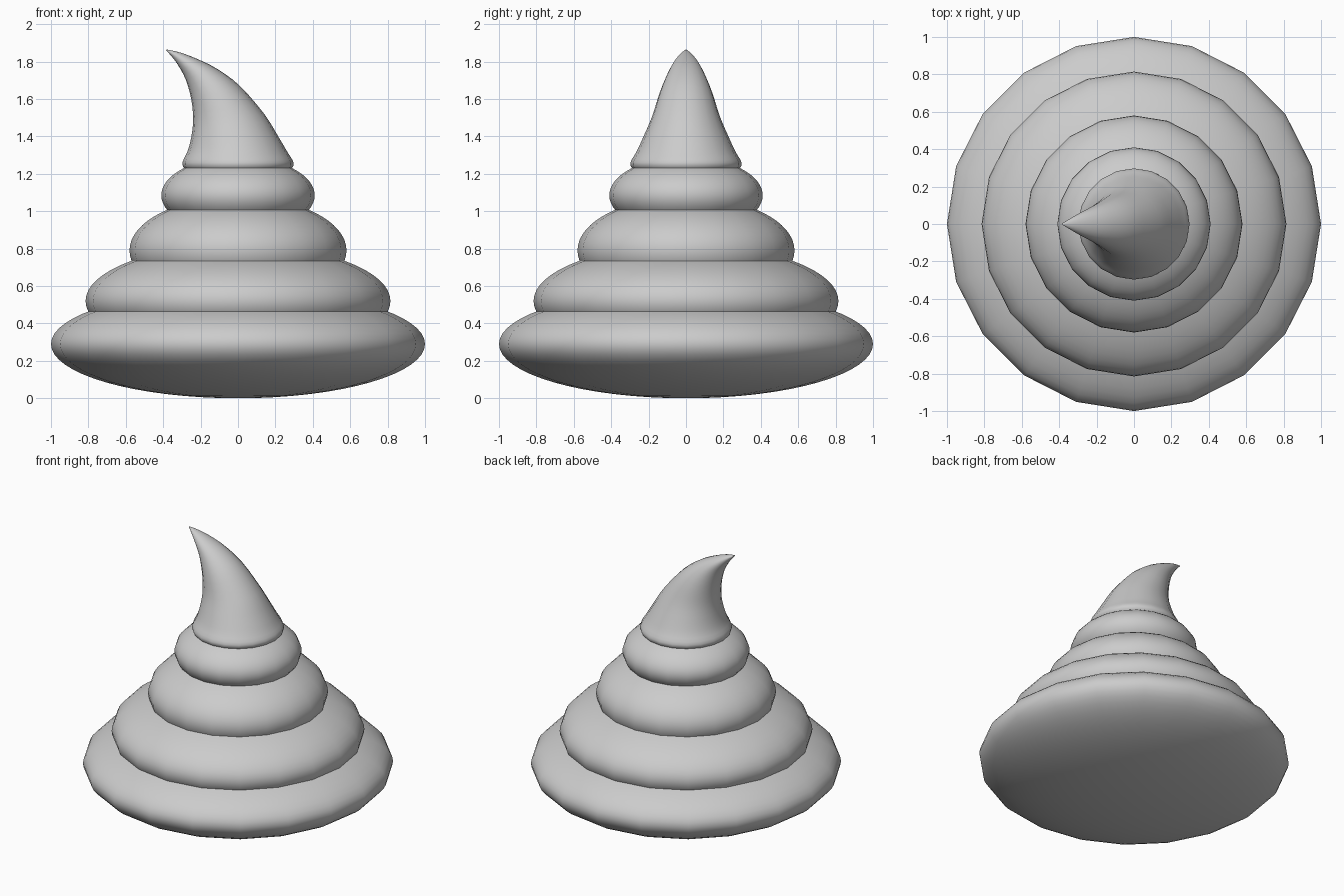
import bpy, bmesh, math

if "Cube" in bpy.data.objects:
    bpy.data.objects.remove(bpy.data.objects["Cube"])

SIDES = 20


def finish(name, bm):
    bmesh.ops.recalc_face_normals(bm, faces=bm.faces[:])
    mesh = bpy.data.meshes.new(name)
    bm.to_mesh(mesh)
    bm.free()
    for p in mesh.polygons:
        p.use_smooth = True
    obj = bpy.data.objects.new(name, mesh)
    bpy.context.collection.objects.link(obj)
    return obj


def squashed_tier(name, radius, centre, half_height):
    bm = bmesh.new()
    bmesh.ops.create_uvsphere(bm, u_segments=SIDES, v_segments=32, radius=1)
    for v in bm.verts:
        v.co = (v.co.x * radius, v.co.y * radius, centre + v.co.z * half_height)
    return finish(name, bm)


# Stacked tiers: radius, centre height, half height
tiers = [(1.0, 0.29, 0.29), (0.815, 0.52, 0.30),
         (0.58, 0.79, 0.287), (0.41, 1.085, 0.205)]
for i, t in enumerate(tiers):
    squashed_tier(f"tier_{i + 1}", *t)

# Curled tip: each ring is left x, left z, right x, right z, half depth
rings = [(-.15, 1.16, .15, 1.16, .15), (-.25, 1.19, .25, 1.19, .25),
         (-.285, 1.225, .285, 1.225, .285), (-.297, 1.26, .297, 1.26, .297),
         (-.27, 1.32, .265, 1.315, .265), (-.25, 1.395, .215, 1.40, .228),
         (-.24, 1.49, .14, 1.52, .182), (-.25, 1.60, .01, 1.67, .14),
         (-.28, 1.705, -.11, 1.76, .10), (-.32, 1.78, -.22, 1.815, .065),
         (-.357, 1.83, -.315, 1.85, .03), (-.386, 1.861, -.38, 1.864, .004)]


def spline(p0, p1, p2, p3, t):
    return [b + .5 * t * (c - a + t * (2 * a - 5 * b + 4 * c - d + t * (3 * (b - c) + d - a)))
            for a, b, c, d in zip(p0, p1, p2, p3)]


STEPS = 3
fine = []
for i in range(len(rings) - 1):
    quad = [rings[min(max(i + k, 0), len(rings) - 1)] for k in (-1, 0, 1, 2)]
    fine += [spline(*quad, s / STEPS) for s in range(STEPS)]
fine.append(rings[-1])

bm = bmesh.new()
loops = []
for lx, lz, rx, rz, depth in fine:
    loop = []
    for k in range(SIDES):
        a = 2 * math.pi * k / SIDES
        c = math.cos(a)
        loop.append(bm.verts.new(((lx + rx) / 2 + c * (rx - lx) / 2,
                                  depth * math.sin(a),
                                  (lz + rz) / 2 + c * (rz - lz) / 2)))
    loops.append(loop)
for a, b in zip(loops, loops[1:]):
    for k in range(SIDES):
        n = (k + 1) % SIDES
        bm.faces.new((a[k], a[n], b[n], b[k]))
bm.faces.new(loops[0][::-1])
bm.faces.new(loops[-1])
finish("curled_tip", bm)
